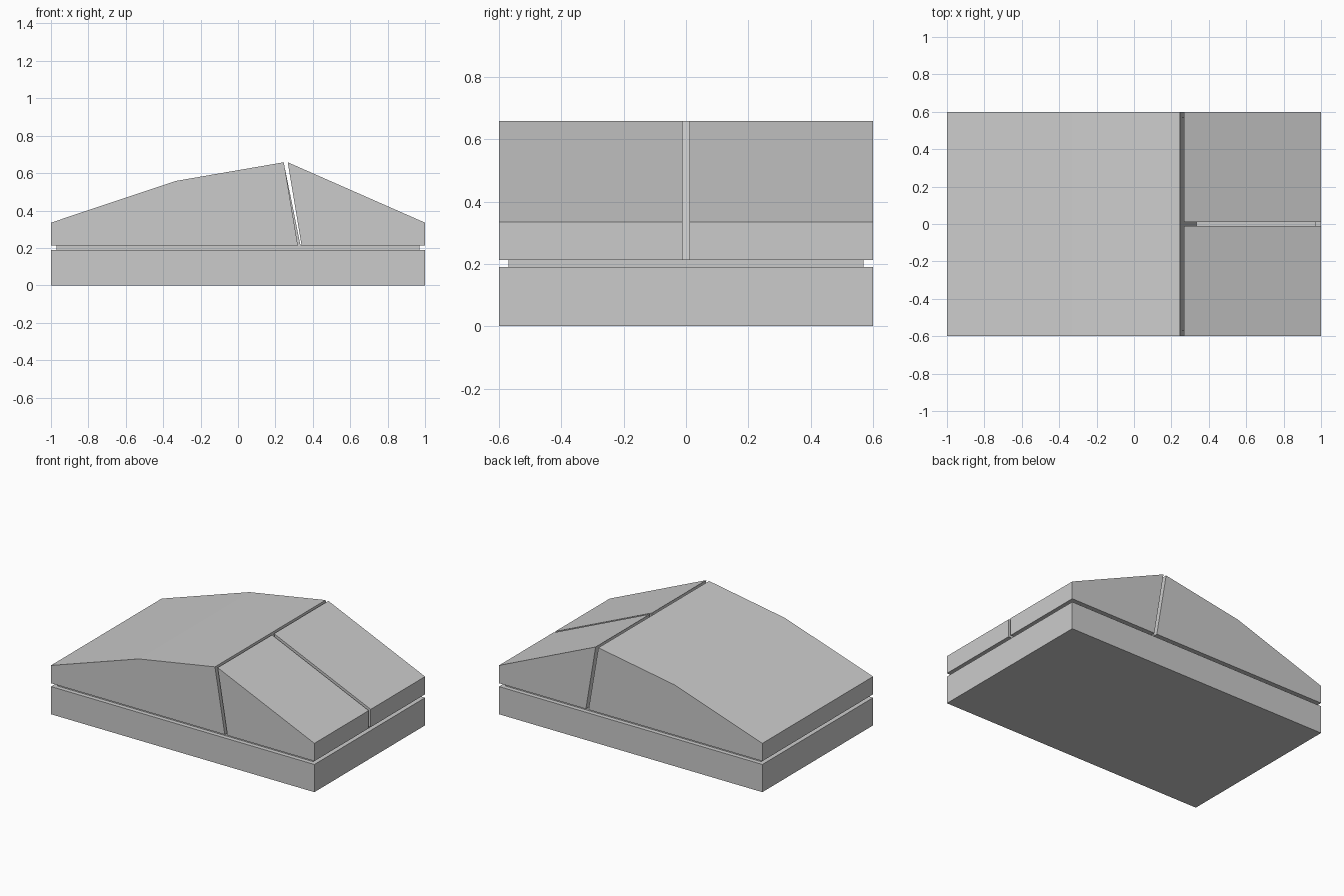
import bpy, bmesh

if "Cube" in bpy.data.objects:
    bpy.data.objects.remove(bpy.data.objects["Cube"])


def extrude_profile(name, points, y0, y1):
    """Solid made from an x/z outline swept between two y positions."""
    bm = bmesh.new()
    face = bm.faces.new([bm.verts.new((x, y0, z)) for x, z in points])
    result = bmesh.ops.extrude_face_region(bm, geom=[face])
    moved = [v for v in result["geom"] if isinstance(v, bmesh.types.BMVert)]
    bmesh.ops.translate(bm, verts=moved, vec=(0, y1 - y0, 0))
    bmesh.ops.recalc_face_normals(bm, faces=bm.faces)
    mesh = bpy.data.meshes.new(name)
    bm.to_mesh(mesh)
    bm.free()
    obj = bpy.data.objects.new(name, mesh)
    bpy.context.collection.objects.link(obj)
    return obj


def slab(name, half_x, half_y, z0, z1):
    outline = [(-half_x, z0), (half_x, z0), (half_x, z1), (-half_x, z1)]
    return extrude_profile(name, outline, -half_y, half_y)


# Base and the recessed seam layer above it
slab("base", 1.0, 0.6, 0.0, 0.19)
slab("recessed_seam", 0.97, 0.57, 0.19, 0.215)

# Sloping rear shell
extrude_profile("palm_shell", [(-1, 0.213), (0.32, 0.213), (0.245, 0.658),
                               (-0.333, 0.558), (-1, 0.335)], -0.6, 0.6)

# Thin recessed web inside the cross gap
extrude_profile("gap_web", [(0.318, 0.214), (0.334, 0.214), (0.25, 0.63)], -0.57, 0.57)

# Pair of front buttons
for side, label in ((-1, "right"), (1, "left")):
    extrude_profile(label + "_button", [(0.34, 0.213), (1, 0.213), (1, 0.335),
                                        (0.266, 0.658)], side * 0.011, side * 0.6)
